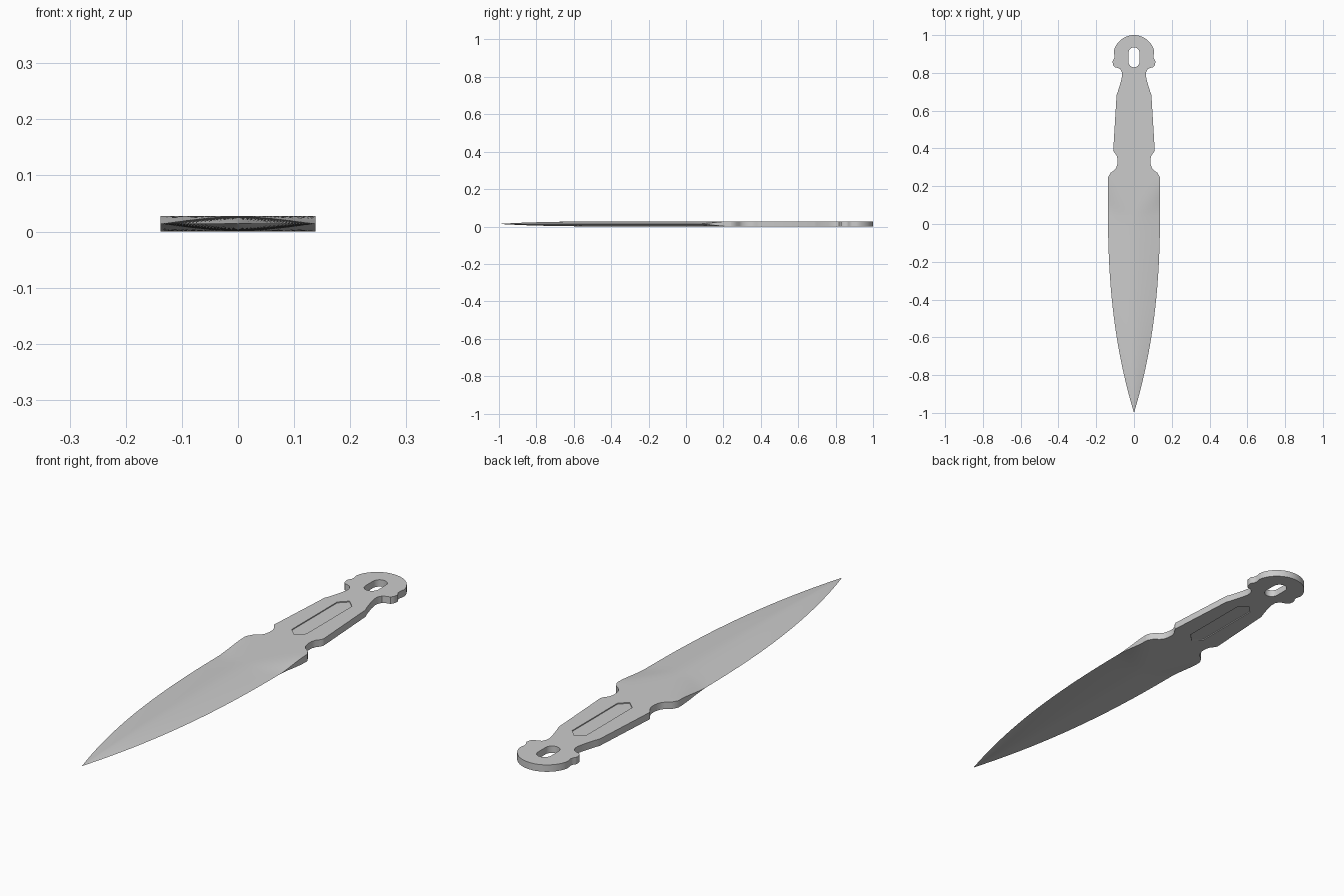
import bpy, bmesh
from math import sin, cos, pi, radians

if "Cube" in bpy.data.objects:
    bpy.data.objects.remove(bpy.data.objects["Cube"])

H = 0.014            # half thickness, also height of the mid plane
Y0 = 0.24            # line where the blade meets the handle


def finish(bm, name, angle):
    bmesh.ops.recalc_face_normals(bm, faces=bm.faces)
    me = bpy.data.meshes.new(name)
    bm.to_mesh(me)
    bm.free()
    ob = bpy.data.objects.new(name, me)
    bpy.context.collection.objects.link(ob)
    bpy.ops.object.select_all(action='DESELECT')
    bpy.context.view_layer.objects.active = ob
    ob.select_set(True)
    bpy.ops.object.shade_smooth_by_angle(angle=radians(angle))
    return ob


def plate(name, loops, half):
    """Flat plate around the mid plane; loops after the first are holes."""
    bm = bmesh.new()
    edges = []
    for pts in loops:
        vs = [bm.verts.new((x, y, H - half)) for x, y in pts]
        edges += [bm.edges.new((vs[i - 1], vs[i])) for i in range(len(vs))]
    bmesh.ops.triangle_fill(bm, edges=edges, use_beauty=True, normal=(0, 0, 1))
    ext = bmesh.ops.extrude_face_region(bm, geom=bm.faces[:], use_keep_orig=True)
    top = [g for g in ext['geom'] if isinstance(g, bmesh.types.BMVert)]
    bmesh.ops.translate(bm, verts=top, vec=(0, 0, 2 * half))
    return finish(bm, name, 30)


def mirrored(right):
    """Close a right-hand outline (bottom to top) with its mirror image."""
    return right + [(-x, y) for x, y in reversed(right) if x > 1e-6]


# Handle outline: shoulder, finger notch, grip, neck, round pommel
right = [(0.138, Y0), (0.136, 0.25), (0.124, 0.271), (0.104, 0.285),
         (0.093, 0.300), (0.087, 0.322), (0.087, 0.345), (0.093, 0.364),
         (0.104, 0.378), (0.110, 0.390), (0.109, 0.405), (0.092, 0.685),
         (0.086, 0.700), (0.078, 0.725), (0.068, 0.760), (0.063, 0.785),
         (0.064, 0.803), (0.072, 0.819), (0.086, 0.826), (0.102, 0.830),
         (0.110, 0.840), (0.114, 0.858), (0.111, 0.868), (0.105, 0.876),
         (0.103, 0.888), (0.107, 0.910)]
right += [(0.11 * cos(a), 0.89 + 0.11 * sin(a))
          for a in [radians(18 + 6 * i) for i in range(12)]] + [(0, 1.0)]

# Lanyard slot and long hexagonal recess
slot = [(0.029 * cos(a), 0.8825 + (0.024 if i < 13 else -0.024) + 0.029 * sin(a))
        for i, a in enumerate([pi * k / 12 for k in range(13)] +
                              [pi + pi * k / 12 for k in range(13)])]
recess = mirrored([(0, 0.36), (0.033, 0.392), (0.033, 0.683), (0, 0.715)])

plate("handle", [mirrored(right), slot, recess], H)
plate("recess_panel", [recess], H - 0.004)


# Blade: lens sections lofted to the tip, blending out of the flat handle
def smooth(t):
    t = min(max(t, 0), 1)
    return t * t * (3 - 2 * t)


N = 16
us = [-1 + 2 * i / N for i in range(N + 1)]
ys = [Y0 - 0.02 * i for i in range(11)]
ys += [ys[-1] + (-1 - ys[-1]) * sin(pi / 2 * i / 30) for i in range(1, 31)]
bm = bmesh.new()
rings = []
for y in ys:
    v = min(max((y + 1) / 1.1, 0), 1)
    w = 0.138 * (1 - (1 - v) ** 2.4)
    h = H * (1 - (1 - v) ** 5)
    s = smooth((Y0 - y) / 0.18)
    p = 5 - 3.5 * smooth((Y0 - y) / 0.22)
    prof = [(u * w, h * (1 - s * abs(u) ** p)) for u in us]
    ring = [(x, y, H + t) for x, t in prof]
    ring += [(x, y, H - t) for x, t in reversed(prof)]
    rings.append([bm.verts.new(c) for c in ring])
for a, b in zip(rings, rings[1:]):
    for i in range(len(a)):
        bm.faces.new((a[i - 1], a[i], b[i], b[i - 1]))
bmesh.ops.remove_doubles(bm, verts=bm.verts, dist=1e-5)
finish(bm, "blade", 14)
